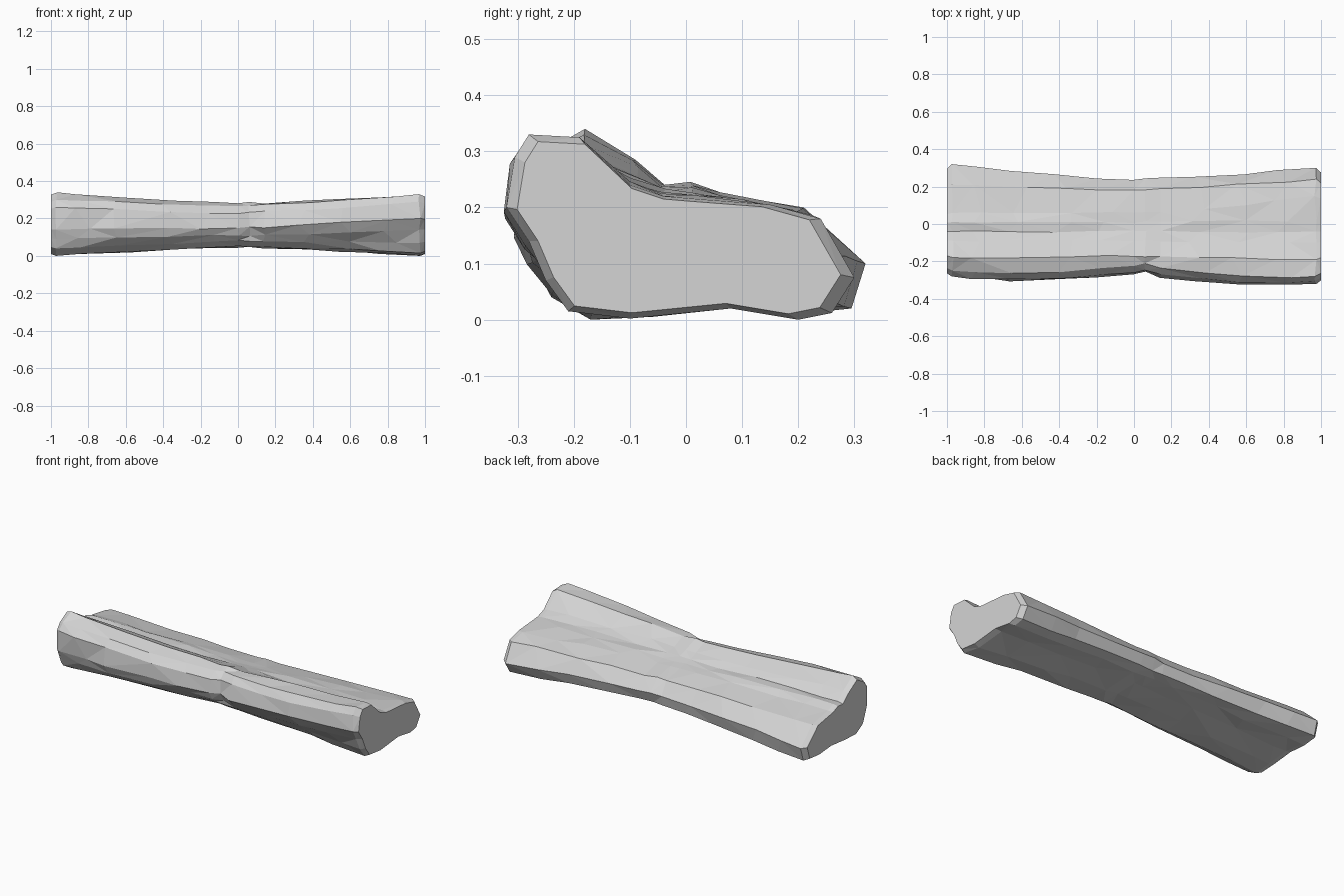
import bpy
import bmesh
import math
import random
from mathutils import Vector

# Remove the default object
default_cube = bpy.data.objects.get("Cube")
if default_cube:
    bpy.data.objects.remove(default_cube, do_unlink=True)

random.seed(4)


def make_material(name, colour):
    material = bpy.data.materials.new(name)
    material.use_nodes = True
    material.diffuse_color = colour
    material.node_tree.nodes["Principled BSDF"].inputs["Base Color"].default_value = colour
    return material


# Cross-sections (y, z): front foot, up the front face, over the ridge, back, underside
right_section = [(-.17, 0), (-.24, .04), (-.26, .09), (-.28, .14), (-.28, .26),
                 (-.25, .3), (-.18, .34), (-.09, .285), (-.04, .24), (.01, .245), (.06, .225),
                 (.21, .2), (.32, .1), (.295, .02), (.2, .01), (.08, .02), (-.06, .005)]
middle_section = [(-.18, .05), (-.22, .08), (-.25, .11), (-.275, .15), (-.265, .23),
                  (-.23, .27), (-.17, .28), (-.09, .25), (-.04, .23), (.01, .225), (.06, .215),
                  (.18, .19), (.24, .12), (.22, .06), (.16, .05), (.07, .05), (-.06, .045)]
left_section = [(-.21, .015), (-.25, .07), (-.28, .14), (-.32, .2), (-.305, .29),
                (-.28, .33), (-.19, .325), (-.1, .24), (-.04, .22), (.02, .215), (.15, .205),
                (.24, .18), (.3, .075), (.26, .012), (.2, 0), (.08, .02), (-.1, .002)]

FRONT_POINTS = range(2, 6)


def section_at(x):
    """Blend from the narrow waist to the flared end, with bark irregularity."""
    end_section = left_section if x > 0 else right_section
    blend = min(1, abs(x) / 0.97) ** 1.3
    knot = math.exp(-((x - 0.06) / 0.04) ** 2)
    points = []
    for index, (middle, end) in enumerate(zip(middle_section, end_section)):
        point = Vector(middle).lerp(Vector(end), blend)
        if index in FRONT_POINTS:
            # Swollen front on both halves, pinched beside the knot
            point.x -= 0.025 * math.sin(math.pi * blend)
            point.x += 0.025 * knot
        elif index == 6:
            point.y += 0.012 * knot
        if blend < 1:
            point += Vector((random.uniform(-1, 1), random.uniform(-1, 1))) * 0.005
        points.append(point)
    return points


def add_ring(mesh, x, points, jitter):
    return [mesh.verts.new((x + random.uniform(-jitter, jitter), p.x, p.y)) for p in points]


def shrink(points, factor):
    centre = sum(points, Vector((0, 0))) / len(points)
    return [centre + (p - centre) * factor for p in points]


def build_log(name, material):
    mesh = bmesh.new()
    stations = [-0.97, -0.84, -0.62, -0.38, -0.16, 0, 0.06, 0.14, 0.34, 0.57, 0.8, 0.97]
    rings = []
    for x in stations:
        jitter = 0.05 if 0.15 < abs(x) < 0.9 else 0.006
        rings.append(add_ring(mesh, x, section_at(x), jitter))
    # Worn rims close each end with a flat cut
    rings.insert(0, add_ring(mesh, -1, shrink(section_at(-1), 0.93), 0))
    rings.append(add_ring(mesh, 1, shrink(section_at(1), 0.93), 0))

    # Bark skin between neighbouring rings
    for ring, following in zip(rings, rings[1:]):
        for i in range(len(ring)):
            j = (i + 1) % len(ring)
            mesh.faces.new((ring[i], ring[j], following[j], following[i]))
    mesh.faces.new(rings[0])
    mesh.faces.new(rings[-1])
    bmesh.ops.recalc_face_normals(mesh, faces=mesh.faces)
    bmesh.ops.triangulate(mesh, faces=mesh.faces, quad_method='SHORT_EDGE')

    data = bpy.data.meshes.new(name)
    mesh.to_mesh(data)
    mesh.free()
    data.materials.append(material)
    log = bpy.data.objects.new(name, data)
    bpy.context.collection.objects.link(log)
    return log


# Weathered log with flared ends, left faceted
weathered_grey = make_material("weathered grey", (0.66, 0.66, 0.66, 1))
build_log("log", weathered_grey)
